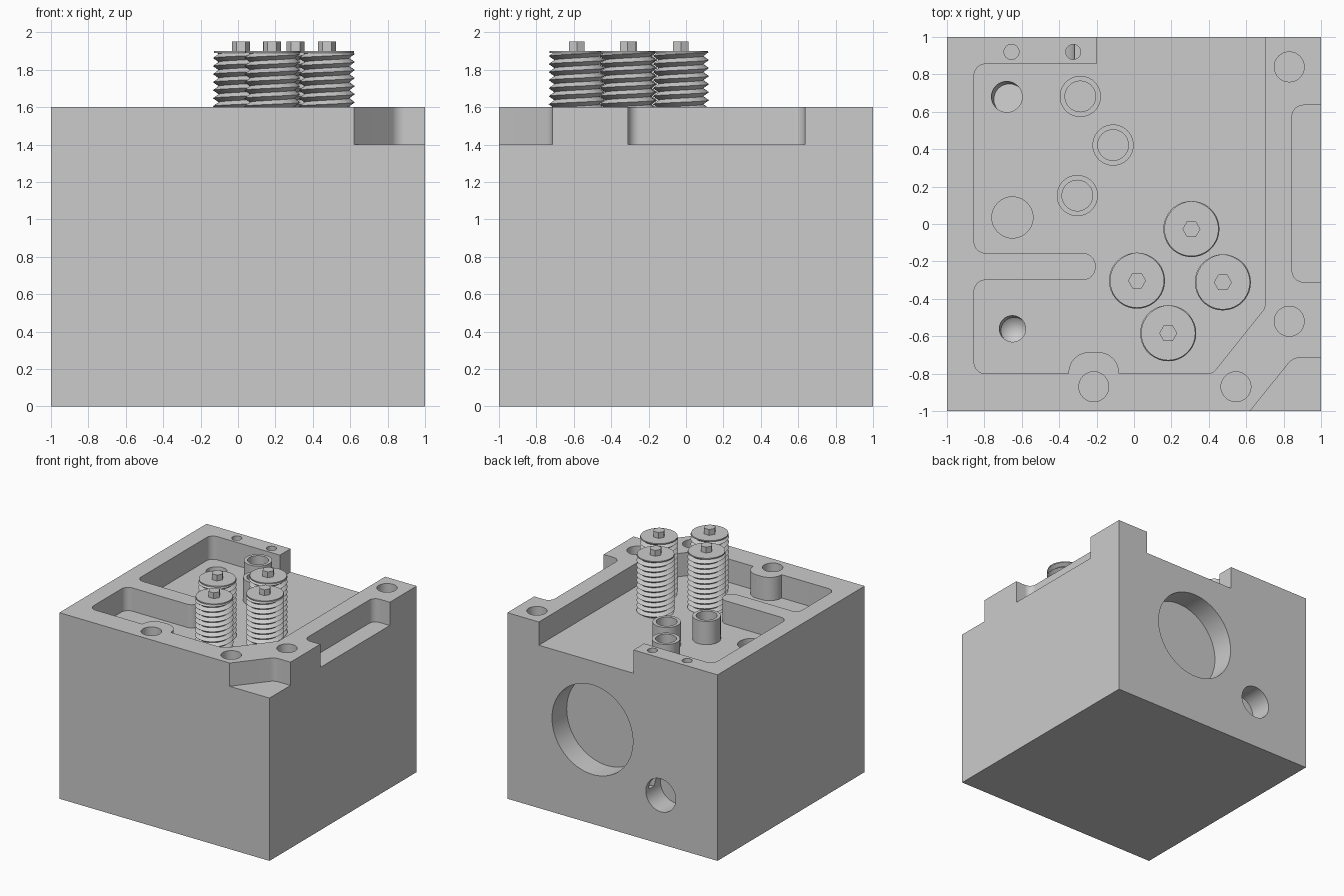
import bpy, bmesh
from math import pi, sin, cos, tan
from mathutils import Vector, Matrix

cube = bpy.data.objects.get("Cube")
if cube:
    bpy.data.objects.remove(cube, do_unlink=True)

TOP, FLOOR, OVER = 1.6, 1.4, 1.7

metal = bpy.data.materials.new("plain_grey")
metal.use_nodes = True
metal.diffuse_color = (0.6, 0.6, 0.6, 1)
for node in metal.node_tree.nodes:
    if node.type == 'BSDF_PRINCIPLED':
        node.inputs["Base Color"].default_value = (0.6, 0.6, 0.6, 1)


def add(name, mesh, loc=(0, 0, 0)):
    obj = bpy.data.objects.new(name, mesh)
    obj.location = loc
    bpy.context.scene.collection.objects.link(obj)
    return obj


def finish(name, bm, matrix=None):
    bmesh.ops.recalc_face_normals(bm, faces=bm.faces)
    if matrix:
        bm.transform(matrix)
    mesh = bpy.data.meshes.new(name)
    bm.to_mesh(mesh)
    bm.free()
    mesh.materials.append(metal)
    return mesh


def activate(obj):
    bpy.ops.object.select_all(action='DESELECT')
    obj.select_set(True)
    bpy.context.view_layer.objects.active = obj


def smooth(obj):
    activate(obj)
    bpy.ops.object.shade_smooth_by_angle(angle=pi / 6)


def lathe(name, profile, x=0, y=0, matrix=None, steps=40):
    """Spin (radius, z) points about the vertical axis."""
    bm = bmesh.new()
    vs = [bm.verts.new((r, 0, z)) for r, z in profile]
    es = [bm.edges.new(pair) for pair in zip(vs, vs[1:])]
    bmesh.ops.spin(bm, geom=vs + es, cent=(0, 0, 0), axis=(0, 0, 1),
                   angle=2 * pi, steps=steps)
    bmesh.ops.remove_doubles(bm, verts=bm.verts, dist=1e-5)
    return finish(name, bm, matrix or Matrix.Translation((x, y, 0)))


def rounded(corners):
    """Outline from (x, y, fillet radius) corners."""
    out = []
    for i, (x, y, r) in enumerate(corners):
        p = Vector((x, y))
        if not r:
            out.append(p)
            continue
        a = (Vector(corners[i - 1][:2]) - p).normalized()
        b = (Vector(corners[(i + 1) % len(corners)][:2]) - p).normalized()
        half = a.angle(b) / 2
        c = p + (a + b).normalized() * (r / sin(half))
        s, e = p + a * (r / tan(half)) - c, p + b * (r / tan(half)) - c
        out += [c + s.lerp(e, k / 8).normalized() * r for k in range(9)]
    return out


def prism(name, corners, z0, z1):
    bm = bmesh.new()
    outline = rounded(corners)
    low, high = [[bm.verts.new((p.x, p.y, z)) for p in outline] for z in (z0, z1)]
    bm.faces.new(low)
    bm.faces.new(high)
    for i in range(len(outline)):
        bm.faces.new((low[i - 1], low[i], high[i], high[i - 1]))
    return finish(name, bm)


def cut(mesh):
    cutter = add("cutter", mesh)
    cutter.hide_render = True
    mod = block.modifiers.new("cut", 'BOOLEAN')
    mod.operation, mod.solver, mod.object = 'DIFFERENCE', 'EXACT', cutter
    activate(block)
    bpy.ops.object.modifier_apply(modifier=mod.name)
    bpy.data.objects.remove(cutter, do_unlink=True)


def plug(r, z0, z1):
    return [(0, z0), (r, z0), (r, z1), (0, z1)]


# Block
block = add("block", prism("block", [(-1, -1, 0), (1, -1, 0), (1, 1, 0), (-1, 1, 0)], 0, TOP))

# Main recess, open at the back, with a rounded rib and a boss in its wall
cut(prism("recess", [
    (0.7, 1.1, 0), (0.7, -0.45, 0.05), (0.42, -0.8, 0.06),
    (-0.08, -0.8, 0), (-0.08, -0.685, 0.11), (-0.35, -0.685, 0.11), (-0.35, -0.8, 0),
    (-0.855, -0.8, 0.06), (-0.855, -0.3, 0.06),
    (-0.205, -0.3, 0.07), (-0.205, -0.155, 0.07),
    (-0.855, -0.155, 0.06), (-0.855, 0.855, 0.06),
    (-0.2, 0.855, 0), (-0.2, 1.1, 0)], FLOOR, OVER))

# Side notch and cut corner
cut(prism("side_notch", [(1.1, -0.31, 0), (1.1, 0.635, 0),
                         (0.845, 0.635, 0.06), (0.845, -0.31, 0.06)], FLOOR, OVER))
cut(prism("corner_cut", [(0.54, -1.1, 0), (1.1, -1.1, 0),
                         (1.1, -0.715, 0), (0.85, -0.715, 0.08)], FLOOR, OVER))

# Bolt holes in the rim, dowel holes, and a plain hole in the floor
for x, y, r, z in [(0.83, 0.84, 0.08, 1.3), (0.83, -0.52, 0.08, 1.3),
                   (0.545, -0.87, 0.08, 1.3), (-0.215, -0.87, 0.08, 1.3),
                   (-0.655, 0.92, 0.04, 1.3), (-0.325, 0.92, 0.04, 0.42),
                   (-0.65, 0.035, 0.11, 1.2)]:
    cut(lathe("hole", plug(r, z, OVER), x, y))

# Slightly slanted drillings in the floor, one with a pointed end
for x, y, profile in [(-0.68, 0.68, plug(0.082, -0.15, 0.1)),
                      (-0.65, -0.56, [(0, -0.17), (0.07, -0.1), (0.07, 0.1), (0, 0.1)])]:
    slant = Matrix.Rotation(0.12, 4, Vector((-1, -1, 0)))
    cut(lathe("drilling", profile, matrix=Matrix.Translation((x, y, FLOOR)) @ slant))

# Round bores in the back face
for x, z, r in [(0.19, 0.81, 0.385), (-0.46, 0.42, 0.142)]:
    place = Matrix.Translation((x, 1, z)) @ Matrix.Rotation(-pi / 2, 4, 'X')
    cut(lathe("bore", plug(r, -0.2, 0.1), matrix=place, steps=64))
smooth(block)

# Hollow posts
post = lathe("hollow_post", [(0, 1.38), (0.11, 1.38), (0.11, TOP),
                             (0.082, TOP), (0.082, 1.41), (0, 1.41)])
for x, y in [(-0.287, 0.682), (-0.112, 0.422), (-0.303, 0.152)]:
    smooth(add("hollow_post", post, (x, y, 0)))


def threaded_rod():
    n, rows, pitch, start = 36, 32, 0.043, 1.325
    bm = bmesh.new()
    grid = []
    for k in range(rows):
        r = 0.12 if k % 2 else 0.15
        grid.append([bm.verts.new((r * cos(2 * pi * i / n), r * sin(2 * pi * i / n),
                                   start + (k / 2 + i / n) * pitch)) for i in range(n)])

    def at(k, i):
        return grid[k][i] if i < n else grid[k + 2][0]

    for k in range(rows - 3):
        for i in range(n):
            bm.faces.new((at(k, i), at(k, i + 1), at(k + 1, i + 1), at(k + 1, i)))
    # Trim both ends flat and cap them
    for z, up in [(1.895, 1), (1.375, -1)]:
        res = bmesh.ops.bisect_plane(bm, geom=bm.verts[:] + bm.edges[:] + bm.faces[:],
                                     plane_co=(0, 0, z), plane_no=(0, 0, up), clear_outer=True)
        rim = [g for g in res["geom_cut"] if isinstance(g, bmesh.types.BMEdge)]
        bmesh.ops.edgeloop_fill(bm, edges=rim)
    return finish("threaded_rod", bm)


# Threaded rods with a flat cap and a hexagonal head
rod = threaded_rod()
cap = lathe("rod_cap", plug(0.145, 1.89, 1.9))
head = lathe("hex_head", plug(0.048, 1.88, 1.95), steps=6)
for x, y in [(0.307, -0.027), (0.016, -0.303), (0.475, -0.312), (0.183, -0.584)]:
    smooth(add("threaded_rod", rod, (x, y, 0)))
    smooth(add("rod_cap", cap, (x, y, 0)))
    add("hex_head", head, (x, y, 0))
